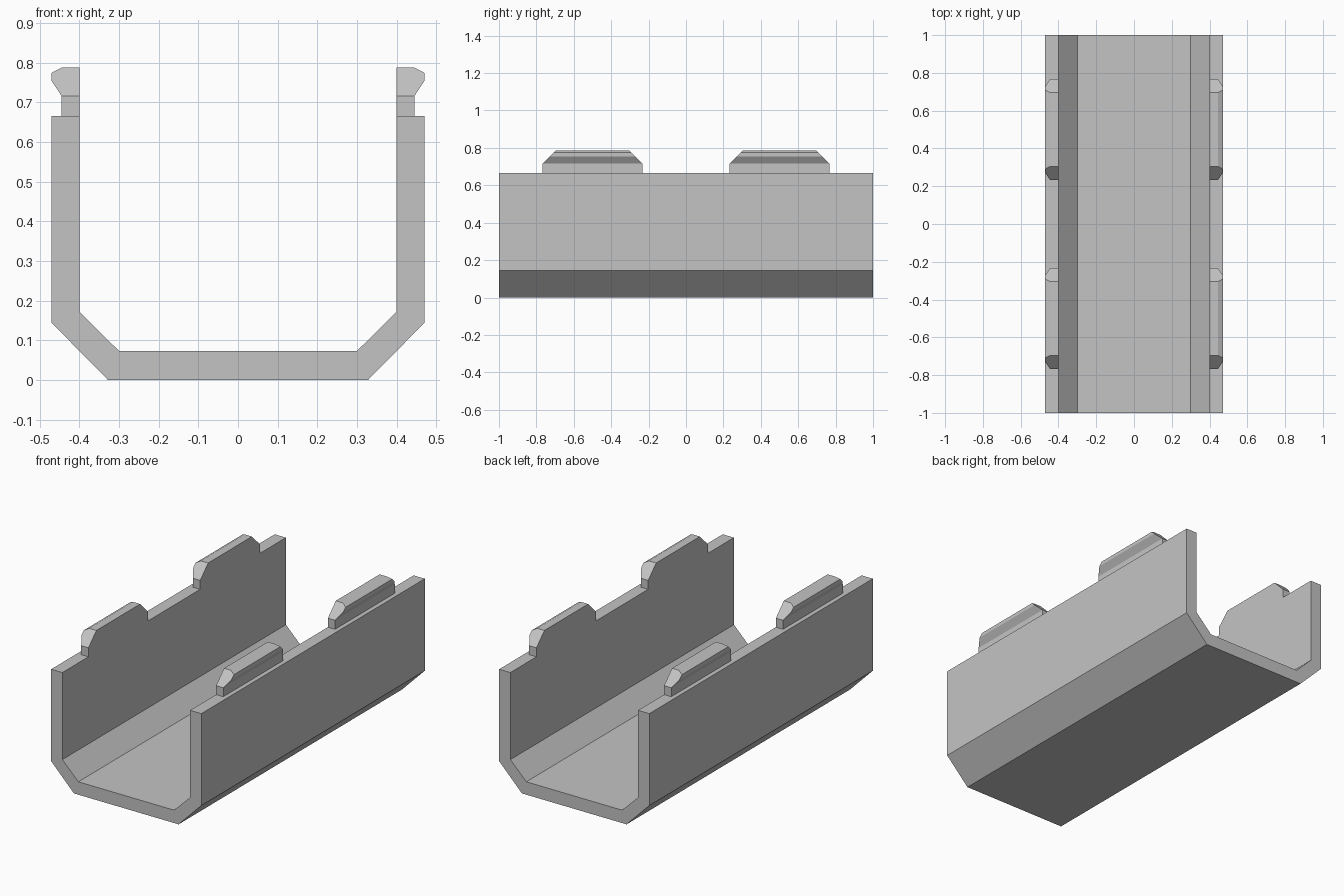
import bpy
import bmesh

if "Cube" in bpy.data.objects:
    bpy.data.objects.remove(bpy.data.objects["Cube"])

grey = bpy.data.materials.new("light grey")
grey.diffuse_color = (0.55, 0.55, 0.55, 1)
grey.use_nodes = True
grey.node_tree.nodes["Principled BSDF"].inputs["Base Color"].default_value = grey.diffuse_color


def loft(name, ring_a, ring_b):
    """Solid between two matching closed outlines."""
    bm = bmesh.new()
    a = [bm.verts.new(p) for p in ring_a]
    b = [bm.verts.new(p) for p in ring_b]
    bm.faces.new(a)
    bm.faces.new(b[::-1])
    n = len(a)
    for i in range(n):
        j = (i + 1) % n
        bm.faces.new((a[j], a[i], b[i], b[j]))
    bmesh.ops.recalc_face_normals(bm, faces=bm.faces)
    mesh = bpy.data.meshes.new(name)
    bm.to_mesh(mesh)
    bm.free()
    mesh.materials.append(grey)
    obj = bpy.data.objects.new(name, mesh)
    bpy.context.collection.objects.link(obj)
    return obj


# Open channel with chamfered lower corners
half = [(0.328, 0), (0.47, 0.144), (0.47, 0.665),
        (0.40, 0.665), (0.40, 0.172), (0.30, 0.073)]
profile = half + [(-x, z) for x, z in reversed(half)]
loft("channel", [(x, -1, z) for x, z in profile],
     [(x, 1, z) for x, z in profile])

# Snap clips on both rims: straight neck and a head with 45 degree ends
neck = [(0.40, 0.665), (0.445, 0.665), (0.445, 0.716), (0.40, 0.716)]
head = [(0.40, 0.716), (0.445, 0.716), (0.47, 0.754),
        (0.47, 0.774), (0.445, 0.787), (0.40, 0.787)]
HALF_LENGTH = 0.267


def clip_part(name, outline, side, y, taper):
    def ring(end):
        return [(side * x, y + end * (HALF_LENGTH - taper * (z - 0.716)), z)
                for x, z in outline]
    loft(name, ring(-1), ring(1))


for side, side_name in ((-1, "left"), (1, "right")):
    for y, end_name in ((-0.5, "front"), (0.5, "back")):
        clip_part(f"{side_name}_{end_name}_clip_neck", neck, side, y, 0)
        clip_part(f"{side_name}_{end_name}_clip_head", head, side, y, 1)
